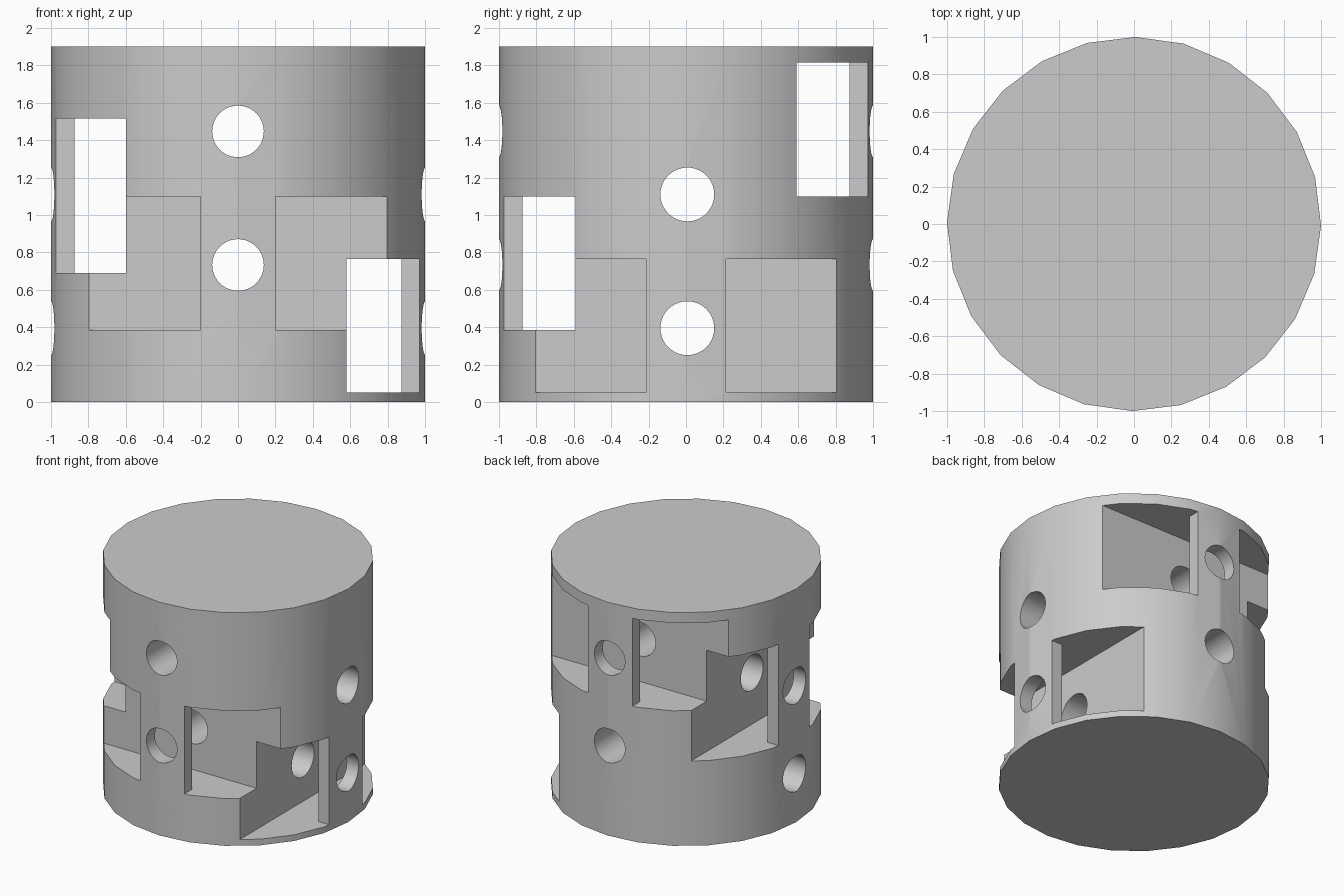
import bpy, bmesh, math
from mathutils import Matrix, Vector

if "Cube" in bpy.data.objects:
    bpy.data.objects.remove(bpy.data.objects["Cube"], do_unlink=True)

HEIGHT = 1.9
grey = bpy.data.materials.new("plain grey")
grey.use_nodes = True
grey.diffuse_color = (0.6, 0.6, 0.6, 1)
grey.node_tree.nodes["Principled BSDF"].inputs["Base Color"].default_value = (0.6, 0.6, 0.6, 1)


def add_object(name, bm):
    bmesh.ops.recalc_face_normals(bm, faces=bm.faces)
    mesh = bpy.data.meshes.new(name)
    bm.to_mesh(mesh)
    bm.free()
    mesh.materials.append(grey)
    obj = bpy.data.objects.new(name, mesh)
    bpy.context.collection.objects.link(obj)
    return obj


def cylinder(name, radius, length, sides, matrix):
    bm = bmesh.new()
    bmesh.ops.create_cone(bm, cap_ends=True, segments=sides, radius1=radius,
                          radius2=radius, depth=length, matrix=matrix)
    return add_object(name, bm)


def strap_slot(name, angle, floor, bottom, top, bridge=0.2, inner=0.875):
    """Flat-floored slot facing the given angle, leaving a bridge in the middle."""
    far = 1.3
    profile = [(floor, -far), (far, -far), (far, -bridge), (inner, -bridge),
               (inner, bridge), (far, bridge), (far, far), (floor, far)]
    bm = bmesh.new()
    face = bm.faces.new([bm.verts.new((d, t, bottom)) for d, t in profile])
    new = bmesh.ops.extrude_face_region(bm, geom=[face])["geom"]
    bmesh.ops.translate(bm, vec=Vector((0, 0, top - bottom)),
                        verts=[v for v in new if isinstance(v, bmesh.types.BMVert)])
    bmesh.ops.rotate(bm, verts=bm.verts, matrix=Matrix.Rotation(math.radians(angle), 3, "Z"))
    return add_object(name, bm)


# Solid drum body
drum = cylinder("drum_body", 1, HEIGHT, 24,
                Matrix.Translation((0, 0, HEIGHT / 2))
                @ Matrix.Rotation(math.radians(-0.5), 4, "Z"))

# Bridged slots, one on each side at its own height
cutters = [
    strap_slot("front_slot", -90, 0.59, 0.385, 1.10),
    strap_slot("left_slot", 0, 0.58, 0.05, 0.765, bridge=0.215),
    strap_slot("back_slot", 90, 0.59, 1.10, 1.815),
    strap_slot("right_slot", 180, 0.6, 0.69, 1.515),
]

# Round holes right through, two along each horizontal axis
for z in (0.733, 1.447):
    cutters.append(cylinder("lengthwise_hole", 0.138, 3, 40,
                            Matrix.Translation((0, 0, z)) @ Matrix.Rotation(math.pi / 2, 4, "X")))
for z in (0.395, 1.11):
    cutters.append(cylinder("crosswise_hole", 0.144, 3, 40,
                            Matrix.Translation((0, 0.007, z)) @ Matrix.Rotation(math.pi / 2, 4, "Y")))

# Cut everything out of the drum
bpy.ops.object.select_all(action="DESELECT")
bpy.context.view_layer.objects.active = drum
drum.select_set(True)
for cutter in cutters:
    cutter.hide_render = True
    mod = drum.modifiers.new(cutter.name, "BOOLEAN")
    mod.operation = "DIFFERENCE"
    mod.solver = "EXACT"
    mod.object = cutter
    bpy.ops.object.modifier_apply(modifier=mod.name)
    bpy.data.objects.remove(cutter, do_unlink=True)

bpy.ops.object.shade_smooth_by_angle(angle=math.radians(30))
